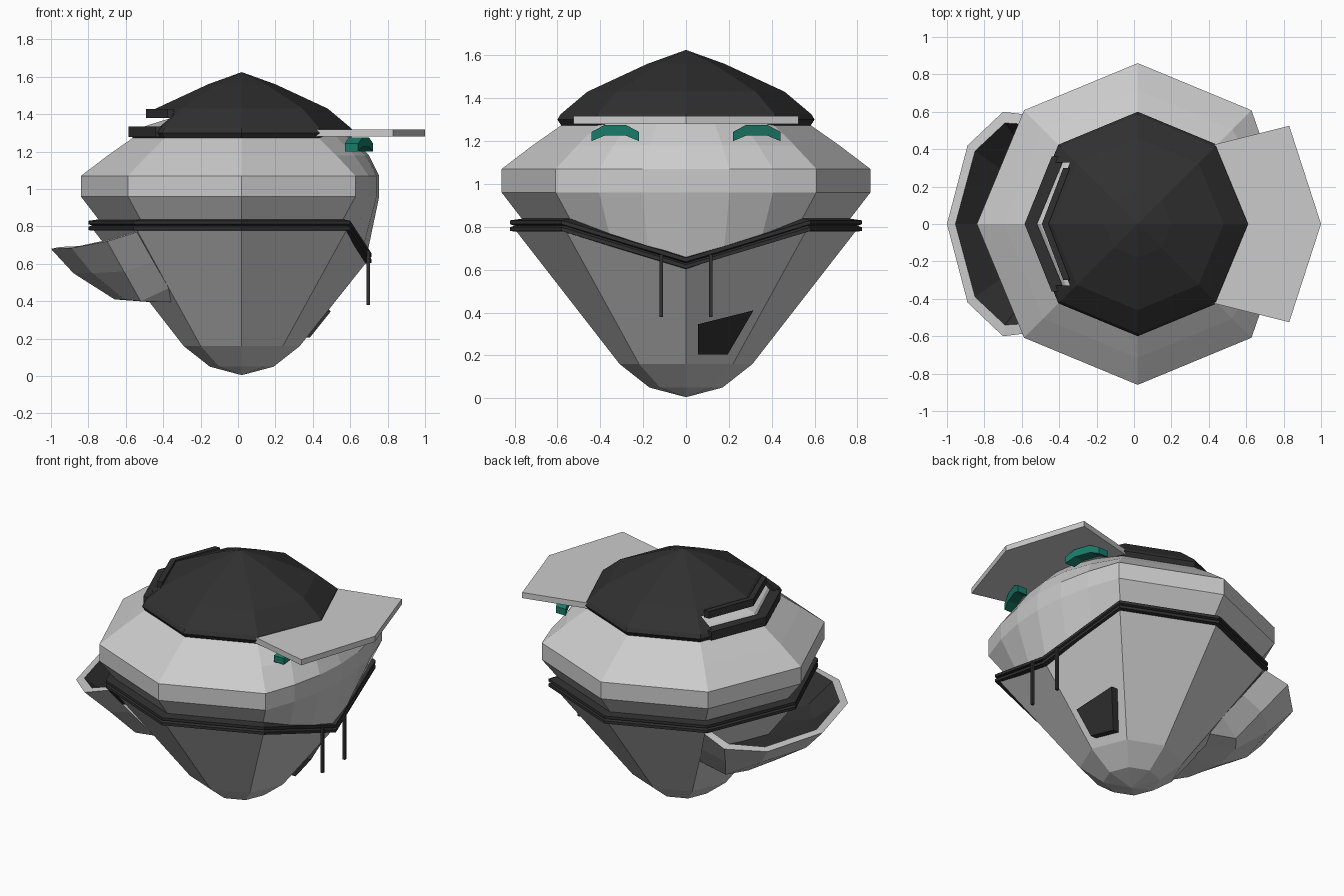
import bpy, bmesh
from math import cos, sin, pi
from mathutils import Vector

if "Cube" in bpy.data.objects:
    bpy.data.objects.remove(bpy.data.objects["Cube"])

CX = 0.02  # axis of the octagonal head


def material(name, rgb):
    m = bpy.data.materials.new(name)
    m.diffuse_color = (*rgb, 1)
    m.use_nodes = True
    m.node_tree.nodes["Principled BSDF"].inputs["Base Color"].default_value = m.diffuse_color
    return m


DARK = material("dark", (0.03, 0.03, 0.03))
TEAL = material("teal", (0.01, 0.20, 0.14))


def loft(name, rings, mat=None, around=True, along=False, caps=False):
    """Skin rows of points; repeated points merge into tips."""
    bm = bmesh.new()
    rows = [[bm.verts.new(p) for p in r] for r in rings]
    n = len(rows[0])
    pairs = list(zip(rows, rows[1:])) + ([(rows[-1], rows[0])] if along else [])
    for a, b in pairs:
        for i in range(n if around else n - 1):
            j = (i + 1) % n
            bm.faces.new((a[i], a[j], b[j], b[i]))
    if caps:
        bm.faces.new(rows[0])
        bm.faces.new(rows[-1])
    bmesh.ops.remove_doubles(bm, verts=bm.verts, dist=1e-5)
    bmesh.ops.recalc_face_normals(bm, faces=bm.faces)
    me = bpy.data.meshes.new(name)
    bm.to_mesh(me)
    bm.free()
    ob = bpy.data.objects.new(name, me)
    bpy.context.collection.objects.link(ob)
    if mat:
        me.materials.append(mat)
    return ob


def octagon(r, z, front=None, drop=0):
    """Eight corners; the +x corner may be pulled in and lowered."""
    pts = [Vector((CX + r * cos(k * pi / 4), r * sin(k * pi / 4), z)) for k in range(8)]
    if front is not None:
        pts[0] = Vector((front, 0, z - drop))
    return pts


def face_ring(r, z, front, drop=0):
    """Octagon whose front is a shallow rounded face."""
    d = r * cos(pi / 4)
    ring = []
    for k in range(7):
        t = -1 + k / 3
        ring.append((CX + d + (front - CX - d) * (1 - t * t), t * d, z - drop * (1 - abs(t))))
    return ring + octagon(r, z)[2:7]


def box(name, lo, hi, mat=None):
    base = [(lo[0], lo[1]), (hi[0], lo[1]), (hi[0], hi[1]), (lo[0], hi[1])]
    return loft(name, [[(x, y, z) for x, y in base] for z in (lo[2], hi[2])], mat, caps=True)


# Jaw: tapering lower head with a rounded tip
loft("jaw", [octagon(0, 0.005), octagon(0.17, 0.05), octagon(0.31, 0.16),
             octagon(0.80, 0.79, 0.70, 0.165), octagon(0, 0.80)])

# Upper head, ending in a V along the mouth and a dome under the cap
loft("upper_head", [face_ring(0.74, 0.81, 0.685, 0.18), face_ring(0.76, 0.83, 0.69, 0.18),
                    face_ring(0.86, 0.96, 0.755), face_ring(0.86, 1.07, 0.755),
                    face_ring(0.715, 1.18, 0.70), face_ring(0.58, 1.275, 0.61),
                    face_ring(0.52, 1.335, 0.54), face_ring(0, 1.50, CX)])

# Mouth band: grooved strip that dips at the front
profile = [(0.75, 0.84), (0.82, 0.83), (0.82, 0.812), (0.80, 0.805),
           (0.82, 0.798), (0.82, 0.78), (0.75, 0.775)]
loft("mouth_band", [octagon(r, z, r - 0.105, 0.175) for r, z in profile], DARK, along=True)

# Two thin fangs
for s in (-1, 1):
    box("fang", (0.688, s * 0.115 - 0.008, 0.38), (0.706, s * 0.115 + 0.008, 0.67), DARK)

# Chin patch lying on the jaw face
patch = [(0.055, 0.345), (0.315, 0.41), (0.195, 0.205), (0.055, 0.205)]
loft("chin_patch", [[(0.33 - 0.414 * y + 0.80 * (z - 0.16) + o, y, z) for y, z in patch]
                    for o in (-0.03, 0.04)], DARK, caps=True)

# Cap shell with an adjuster opening at the back
cap = loft("cap", [octagon(0.58, 1.27), octagon(0.60, 1.30), octagon(0.585, 1.325),
                   octagon(0.46, 1.43), octagon(0.18, 1.56), octagon(0, 1.625)], DARK)
cutter = box("cap_cutter", (-0.9, -0.33, 1.332), (-0.25, 0.33, 1.398))
cutter.hide_render = True
cutter.hide_viewport = True
solid = cap.modifiers.new("thickness", "SOLIDIFY")
solid.thickness = 0.025
cut = cap.modifiers.new("opening", "BOOLEAN")
cut.operation = "DIFFERENCE"
cut.object = cutter


def trim(name, path, w, h):
    offs = [(-w, -h), (w, -h), (w, h), (-w, h)]
    loft(name, [[(x + a, y, z + b) for a, b in offs] for x, y, z in path], DARK, caps=True)


# Raised trims above and below the opening
trim("opening_trim", [(-0.36, -0.30, 1.405), (-0.475, 0, 1.405), (-0.36, 0.30, 1.405)], 0.018, 0.024)
trim("cap_strap", [(-0.42, -0.36, 1.305), (-0.565, 0, 1.305), (-0.42, 0.36, 1.305)], 0.02, 0.028)

# Brim
brim = [(0.40, 0.42), (0.45, 0.43), (0.83, 0.525), (1.0, 0), (0.83, -0.525), (0.45, -0.43), (0.40, -0.42)]
loft("brim", [[(x, y, z) for x, y in brim] for z in (1.28, 1.317)], caps=True)

# Arched eyes, turned to follow the face
arch = [(0, 1.20), (0, 1.243), (0.06, 1.275), (0.16, 1.275), (0.22, 1.243),
        (0.22, 1.20), (0.16, 1.225), (0.06, 1.225)]
for s in (-1, 1):
    loft("eye", [[(0.70 - 0.36 * u + o, s * (0.22 + u), z) for u, z in arch]
                 for o in (-0.05, 0.022)], TEAL, caps=True)


def both(half):
    """Mirror a half row of points (first one at y = 0) across y."""
    return [(x, -y, z) for x, y, z in reversed(half[1:])] + half


# Hood hanging behind the head: rim, outer shell and dark lining
outer = both([(-1.0, 0, 0.68), (-0.89, 0.42, 0.685), (-0.70, 0.60, 0.72), (-0.54, 0.58, 0.77)])
inner = both([(-0.955, 0, 0.69), (-0.85, 0.39, 0.695), (-0.69, 0.54, 0.73), (-0.53, 0.53, 0.78)])
middle = both([(-0.88, 0, 0.55), (-0.78, 0.33, 0.55), (-0.61, 0.46, 0.56), (-0.45, 0.48, 0.61)])
bottom = both([(-0.66, 0, 0.41), (-0.61, 0.22, 0.41), (-0.52, 0.33, 0.40), (-0.37, 0.385, 0.47)])
root = both([(-0.46, 0, 0.395), (-0.43, 0.15, 0.395), (-0.36, 0.28, 0.395), (-0.33, 0.36, 0.46)])
floor = both([(-0.80, 0, 0.58), (-0.72, 0.30, 0.58), (-0.60, 0.42, 0.60), (-0.45, 0.45, 0.65)])
back = both([(-0.55, 0, 0.56), (-0.50, 0.15, 0.56), (-0.45, 0.25, 0.57), (-0.40, 0.36, 0.60)])
loft("hood", [inner, outer, middle, bottom, root], around=False)
loft("hood_lining", [inner, floor, back], DARK, around=False)
